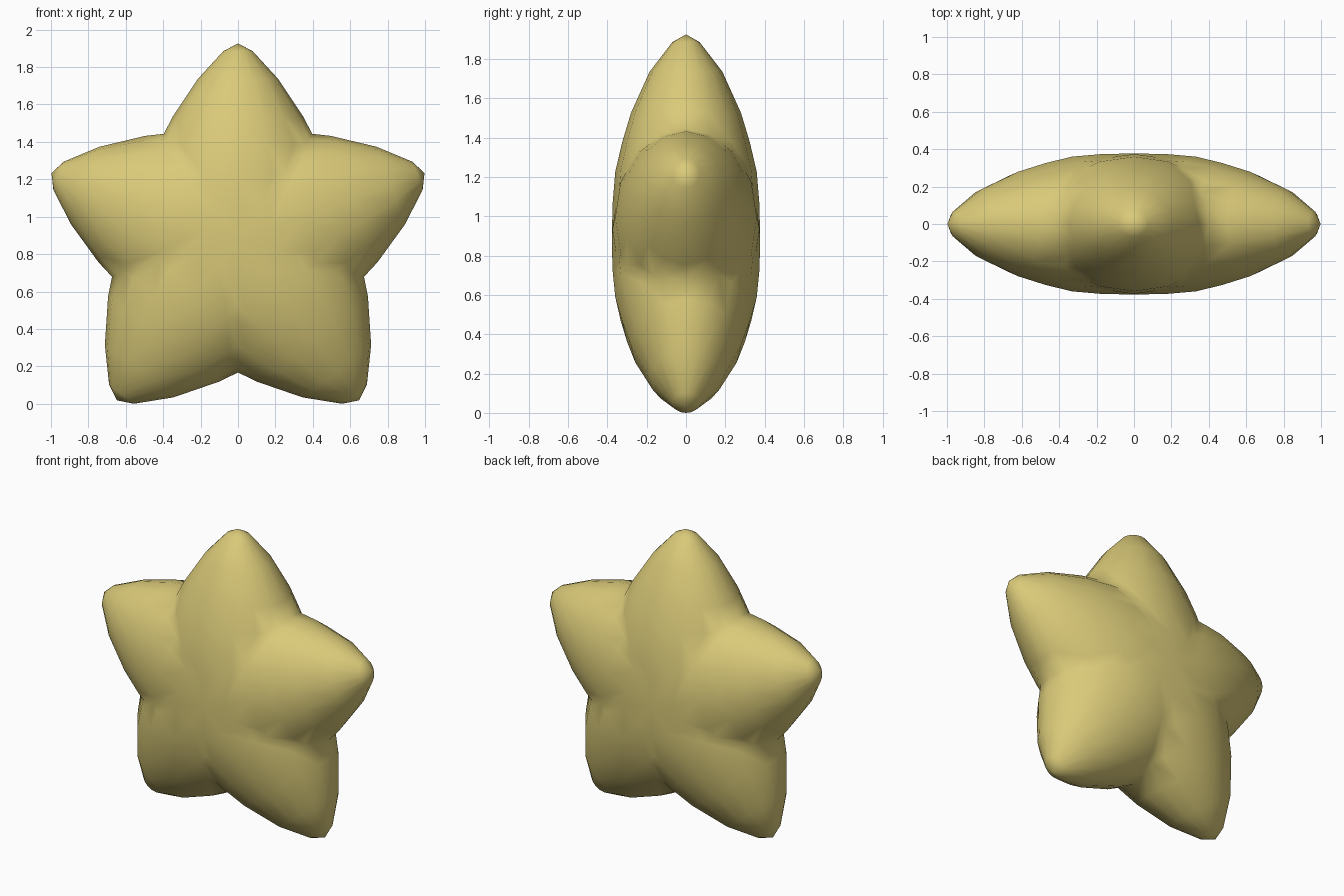
import bpy, bmesh, math
from mathutils import Matrix, Vector

cube = bpy.data.objects.get("Cube")
if cube:
    bpy.data.objects.remove(cube, do_unlink=True)

CENTRE_Z = 0.87
TIP = 1.05
SIDES = 16
# Arm rings: distance from the centre, half width, half depth
RINGS = [(0, 0.56, 0.377), (0.18, 0.54, 0.374), (0.35, 0.50, 0.36),
         (0.50, 0.435, 0.325), (0.65, 0.36, 0.28), (0.86, 0.22, 0.185),
         (1.01, 0.08, 0.07)]


def add_arm(bm, turn):
    """One tapered arm, trimmed to its fifth of the star."""
    arm = bmesh.new()
    rings = []
    for t, w, d in RINGS:
        rings.append([arm.verts.new((w * math.cos(a), d * math.sin(a), t))
                      for a in (math.tau * i / SIDES for i in range(SIDES))])
    tip = arm.verts.new((0, 0, TIP))
    for i in range(SIDES):
        j = (i + 1) % SIDES
        for low, high in zip(rings, rings[1:]):
            arm.faces.new((low[i], low[j], high[j], high[i]))
        arm.faces.new((rings[-1][i], rings[-1][j], tip))
    half = math.pi / 5
    for side in (-1, 1):
        bmesh.ops.bisect_plane(
            arm, geom=arm.verts[:] + arm.edges[:] + arm.faces[:], dist=1e-5,
            plane_co=(0, 0, 0), clear_outer=True,
            plane_no=(side * math.cos(half), 0, -math.sin(half)))
    rot = Matrix.Rotation(turn, 3, 'Y')
    copies = {v: bm.verts.new(rot @ v.co) for v in arm.verts}
    for f in arm.faces:
        bm.faces.new([copies[v] for v in f.verts])
    arm.free()


# Five arms welded along the valleys
bm = bmesh.new()
for n in range(5):
    add_arm(bm, math.tau * n / 5)
bmesh.ops.remove_doubles(bm, verts=bm.verts[:], dist=0.002)

# Lift the side arms slightly and splay the legs
for v in bm.verts:
    r = math.hypot(v.co.x, v.co.z)
    a = math.atan2(v.co.x, v.co.z)
    r *= 1 + 0.013 * (1 - math.cos(a))
    a -= math.radians(1.8) * math.sin(a)
    v.co = Vector((r * math.sin(a), v.co.y, r * math.cos(a) + CENTRE_Z))

# Rest the star on the ground
lowest = min(v.co.z for v in bm.verts)
for v in bm.verts:
    v.co.z -= lowest
bmesh.ops.recalc_face_normals(bm, faces=bm.faces[:])
for f in bm.faces:
    f.smooth = True

mesh = bpy.data.meshes.new("puffy_star")
bm.to_mesh(mesh)
bm.free()
star = bpy.data.objects.new("puffy_star", mesh)
bpy.context.collection.objects.link(star)

# Soft gold colour
gold = bpy.data.materials.new("soft_gold")
gold.use_nodes = True
colour = (0.70, 0.59, 0.19, 1)
gold.diffuse_color = colour
bsdf = gold.node_tree.nodes["Principled BSDF"]
bsdf.inputs["Base Color"].default_value = colour
bsdf.inputs["Roughness"].default_value = 0.6
mesh.materials.append(gold)
